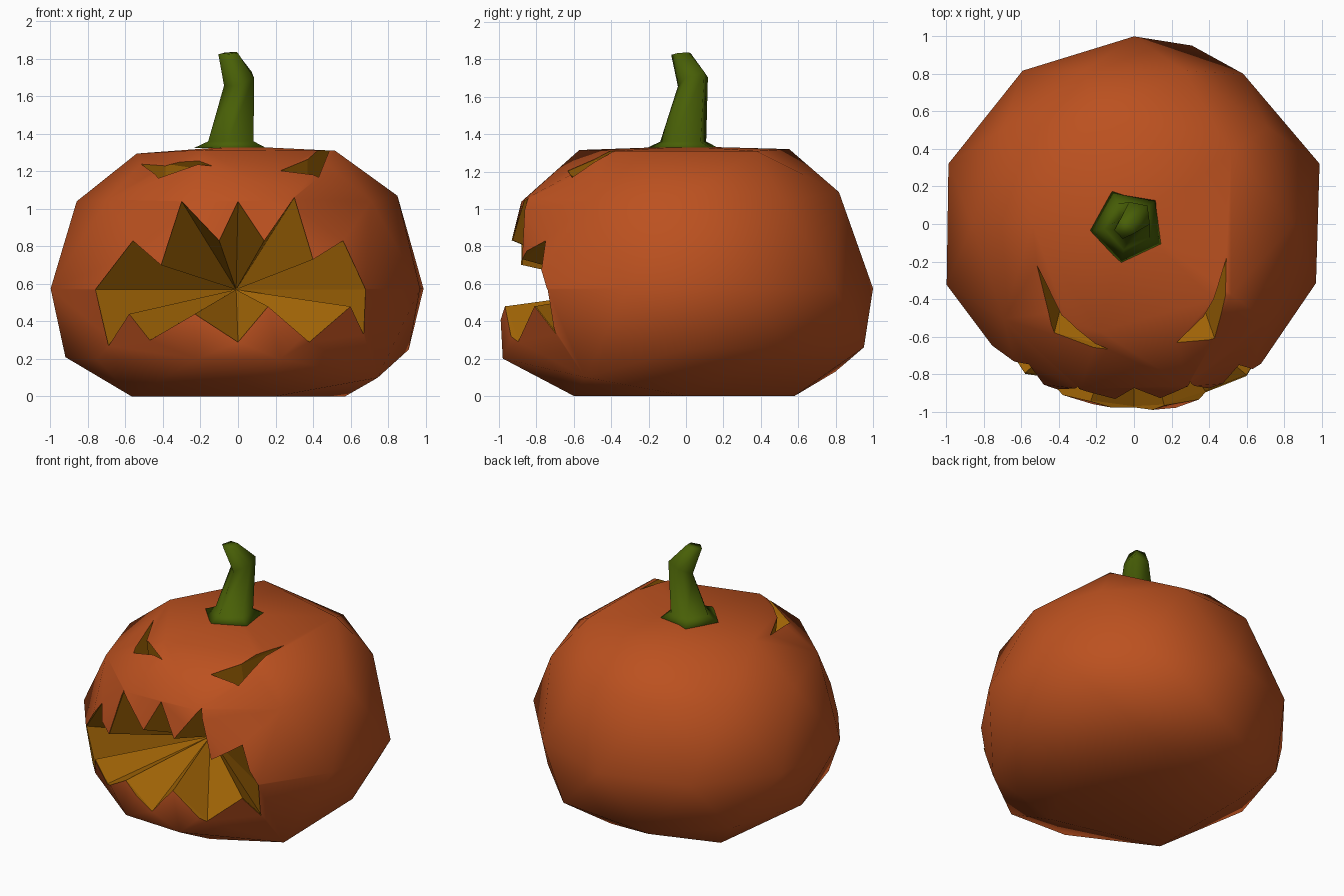
import bpy, bmesh, math
from mathutils import Vector
from mathutils.bvhtree import BVHTree

if "Cube" in bpy.data.objects:
    bpy.data.objects.remove(bpy.data.objects["Cube"])


def make_material(name, rgb):
    mat = bpy.data.materials.new(name)
    mat.use_nodes = True
    mat.diffuse_color = (*rgb, 1)
    mat.node_tree.nodes["Principled BSDF"].inputs["Base Color"].default_value = (*rgb, 1)
    return mat


ORANGE = make_material("orange skin", (0.50, 0.082, 0.014))
YELLOW = make_material("yellow flesh", (0.38, 0.137, 0.002))
GREEN = make_material("green stem", (0.065, 0.115, 0.002))


def make_object(name, bm, materials):
    bmesh.ops.recalc_face_normals(bm, faces=bm.faces)
    mesh = bpy.data.meshes.new(name)
    bm.to_mesh(mesh)
    bm.free()
    for mat in materials:
        mesh.materials.append(mat)
    obj = bpy.data.objects.new(name, mesh)
    bpy.context.collection.objects.link(obj)
    return obj


# Body rings: level on the unit ball, first angle, radii and heights around the ring
RINGS = [
    (0.85, 36, (.64, .58, .54, .60, .64), (1.31, 1.32, 1.295, 1.315, 1.31)),
    (0.526, 0, (.85, .86, .86, .86, .91), (1.07, 1.09, 1.05, 1.05, 1.05)),
    (0.447, 36, (.88, .86, .86, .925, .88), (1.04, 1.06, 1.04, 1.04, 1.04)),
    (0, 18, (1.04, .99, 1, 1.01, 1.04, 1.05, 1.04, 1, 1.04, 1.02), (.575,) * 10),
    (-0.447, 0, (.91, 1, .93, .93, 1.03), (.25, .26, .21, .20, .20)),
    (-0.526, 36, (.90, .84, .92, 1.01, .92), (.26, .13, .21, .20, .10)),
    (-0.85, 0, (.57, .61, .70, .70, .63), (0,) * 5),
]

# Pumpkin body: a lopsided low-poly ball with a flat base
bm = bmesh.new()
bmesh.ops.create_icosphere(bm, subdivisions=2, radius=1)
for v in bm.verts:
    x, y, z = -v.co.x, -v.co.y, v.co.z
    if abs(z) > 0.95:
        v.co = (0, 0, 1.335 if z > 0 else 0)
        continue
    level, start, radii, heights = min(RINGS, key=lambda ring: abs(ring[0] - z))
    angle = math.atan2(y, x)
    k = round((math.degrees(angle) - start) * len(radii) / 360) % len(radii)
    x, y = radii[k] * math.cos(angle), radii[k] * math.sin(angle)
    if y < -0.9 and z < -0.2:      # narrow chin
        x *= 0.7
    v.co = (x, y, heights[k])
for f in bm.faces:
    f.smooth = True
surface = BVHTree.FromBMesh(bm)
body = make_object("pumpkin_body", bm, [ORANGE, YELLOW])


def carve(name, rim, outer_rim, apex):
    """Cut a pointed pit below the rim, opening out to the outer rim."""
    cutter_bm = bmesh.new()
    inner = [cutter_bm.verts.new(p) for p in rim]
    outer = [cutter_bm.verts.new(p) for p in outer_rim]
    tip = cutter_bm.verts.new(apex)
    n = len(rim)
    for i in range(n):
        j = (i + 1) % n
        cutter_bm.faces.new((inner[i], inner[j], tip))
        cutter_bm.faces.new((outer[i], outer[j], inner[j], inner[i]))
    cap = cutter_bm.faces.new(outer)
    bmesh.ops.triangulate(cutter_bm, faces=[cap])
    for f in cutter_bm.faces:
        f.material_index = 1
    cutter = make_object(name, cutter_bm, [ORANGE, YELLOW])
    cutter.hide_render = True
    mod = body.modifiers.new(name, "BOOLEAN")
    mod.operation, mod.solver, mod.object = "DIFFERENCE", "EXACT", cutter
    bpy.context.view_layer.objects.active = body
    bpy.ops.object.modifier_apply(modifier=name)
    bpy.data.objects.remove(cutter)


# Jagged mouth
mouth = [(-.76, .57), (-.56, .83), (-.41, .70), (-.30, 1.04), (-.10, .83), (0, 1.04),
         (.14, .83), (.30, 1.06), (.40, .73), (.56, .83), (.68, .57), (.67, .33),
         (.60, .48), (.38, .29), (.16, .48), (0, .29), (-.23, .44), (-.47, .30),
         (-.58, .44), (-.69, .27)]
rim = []
for x, z in mouth:
    hit = surface.ray_cast(Vector((x, -3, z)), Vector((0, 1, 0)))[0]
    rim.append((x, hit.y + 0.006, z))
carve("mouth_cutter", rim, [(x, -1.5, z) for x, z in mouth], (-.01, -.30, .57))

# Slanted eyes, each a pit that drops behind its brow; the opening follows the skin's normal
for name, eye, apex, normal in [
        ("right_eye_cutter", [(-.535, -.19, 1.275), (-.425, -.58, 1.165), (-.12, -.655, 1.20),
                              (-.385, -.49, 1.24)], (-.39, -.44, .99), (-.11, -.09, .2)),
        ("left_eye_cutter", [(.49, -.18, 1.305), (.43, -.61, 1.17), (.225, -.63, 1.20),
                             (.37, -.49, 1.26)], (.37, -.44, .99), (.07, -.12, .2))]:
    carve(name, eye, [Vector(p) + Vector(normal) for p in eye], apex)

# Crisp rims and flat flesh, smooth skin
bm = bmesh.new()
bm.from_mesh(body.data)
for f in bm.faces:
    f.smooth = f.material_index == 0
for e in bm.edges:
    e.smooth = len({f.material_index for f in e.link_faces}) == 1
bm.to_mesh(body.data)
bm.free()

# Crooked five-sided stem: centre, radius and tilt of each ring
bm = bmesh.new()
rings = []
for cx, cy, cz, radius, tilt in [(-.03, -.01, 1.325, .205, 0), (-.03, -.01, 1.36, .13, 0),
                                 (.01, .04, 1.69, .085, .35), (-.05, -.025, 1.83, .055, .1)]:
    ring = []
    for i in range(5):
        a = math.radians(115 + 72 * i)
        dx, dy = radius * math.cos(a), radius * math.sin(a)
        ring.append(bm.verts.new((cx + dx, cy + dy, cz + tilt * (dx + dy))))
    rings.append(ring)
for low, high in zip(rings, rings[1:]):
    for i in range(5):
        j = (i + 1) % 5
        bm.faces.new((low[i], low[j], high[j], high[i]))
bm.faces.new(rings[0])
bm.faces.new(rings[-1])
for f in bm.faces:
    f.smooth = True
make_object("stem", bm, [GREEN])
